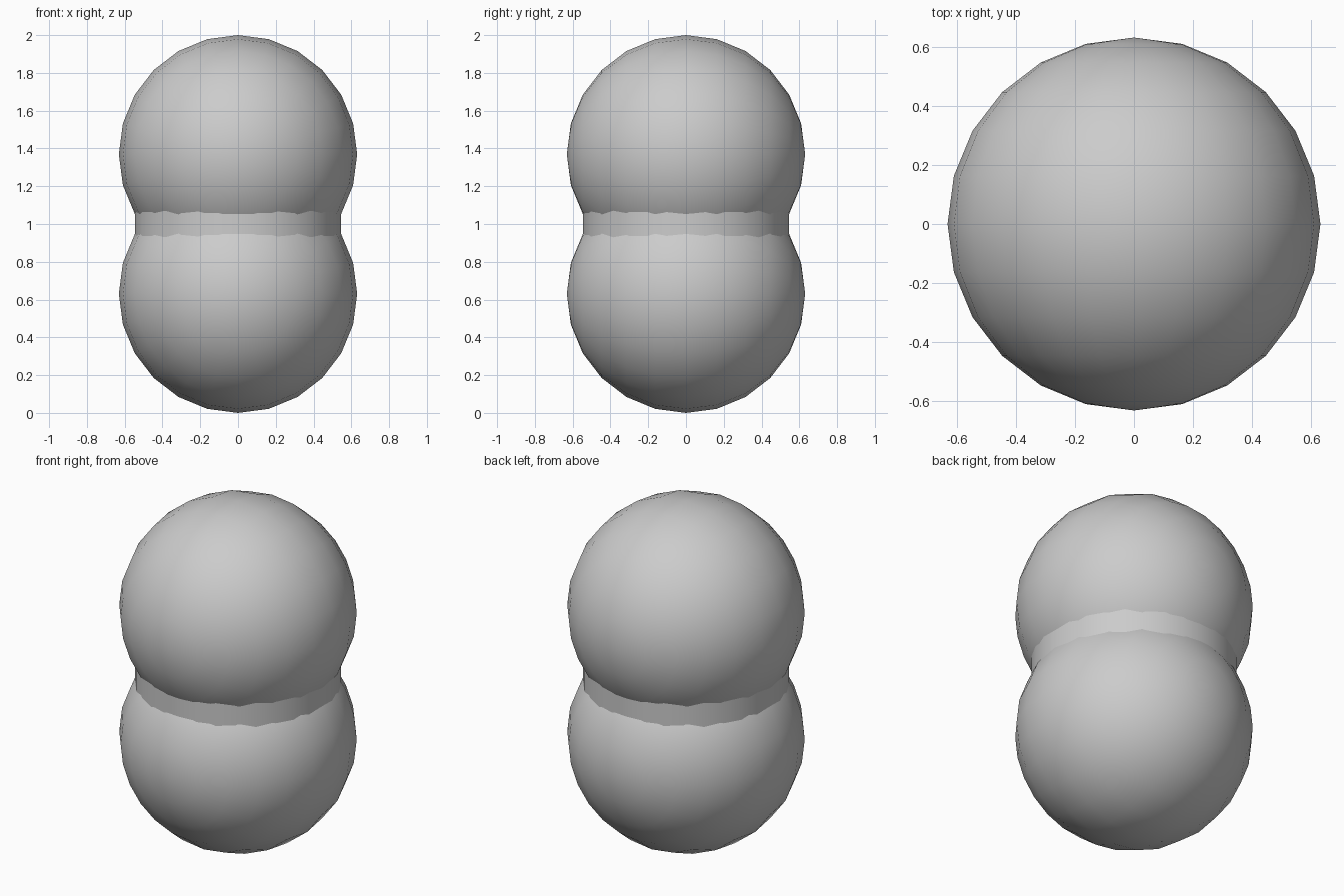
import bpy
import math

cube = bpy.data.objects.get("Cube")
if cube:
    bpy.data.objects.remove(cube, do_unlink=True)

RADIUS = 0.631
LOW, HIGH = RADIUS, 2 - RADIUS

grey = bpy.data.materials.new("plain grey")
grey.use_nodes = True
colour = (0.6, 0.6, 0.6, 1)
grey.diffuse_color = colour
grey.node_tree.nodes["Principled BSDF"].inputs["Base Color"].default_value = colour


def finish(name, angle):
    ob = bpy.context.object
    ob.name = name
    ob.data.materials.append(grey)
    bpy.ops.object.transform_apply(location=False, rotation=True, scale=True)
    bpy.ops.object.shade_smooth_by_angle(angle=math.radians(angle))


# Two balls with their poles facing front and back
for name, z in (("lower_ball", LOW), ("upper_ball", HIGH)):
    bpy.ops.mesh.primitive_uv_sphere_add(
        segments=24, ring_count=12, radius=RADIUS,
        location=(0, 0, z), rotation=(math.pi / 2, 0, 0))
    finish(name, 60)

# Straight neck joining the balls
bpy.ops.mesh.primitive_cylinder_add(
    vertices=32, radius=0.546, depth=0.5, location=(0, 0, 1))
finish("neck", 40)
